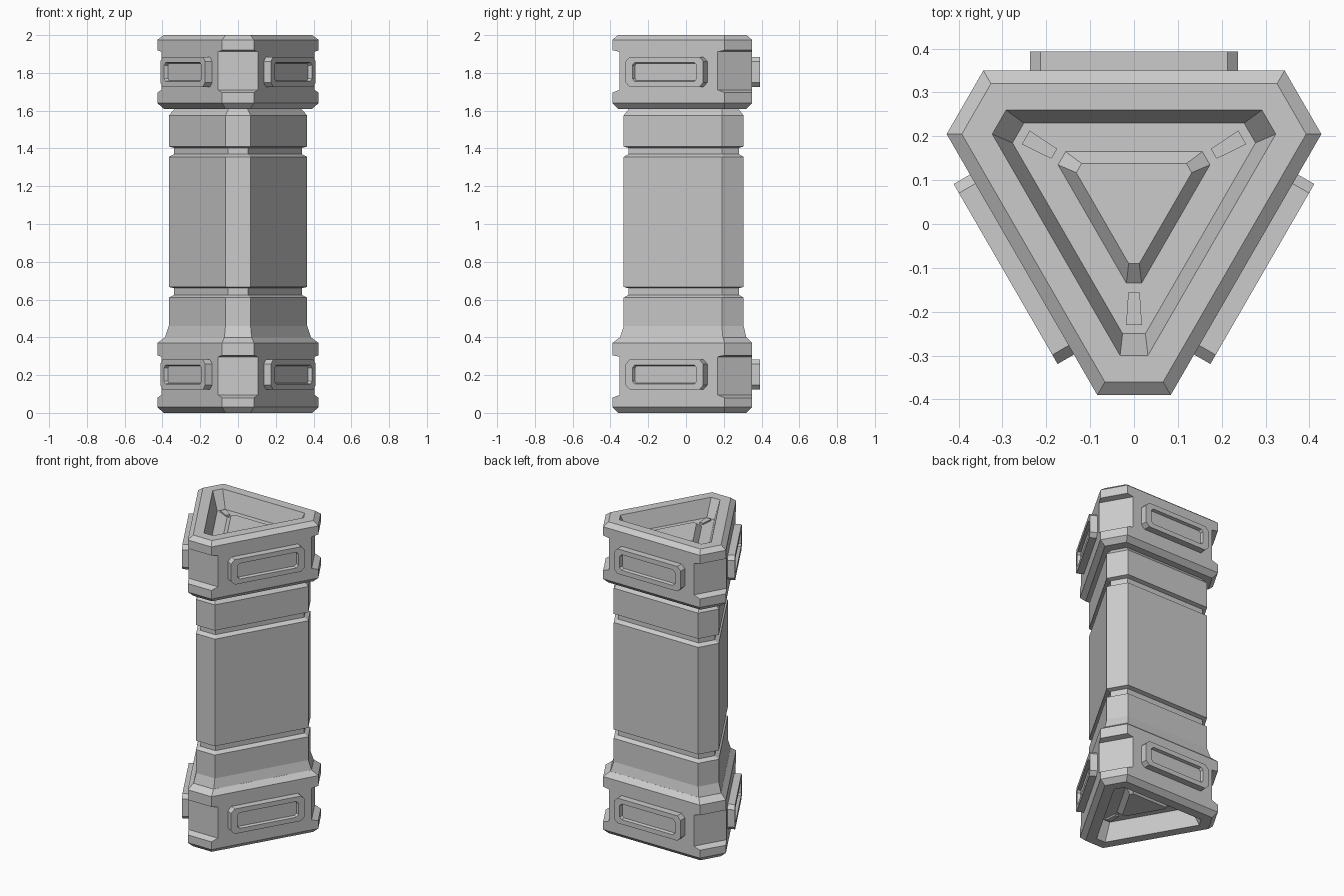
import bpy, bmesh, math
from mathutils import Matrix, Vector

cube = bpy.data.objects.get("Cube")
if cube:
    bpy.data.objects.remove(cube)

CENTRE_Y = 0.055
TAN30 = math.tan(math.radians(30))

grey = bpy.data.materials.new("plain grey")
grey.use_nodes = True
COLOUR = (0.6, 0.6, 0.6, 1)
grey.diffuse_color = COLOUR
grey.node_tree.nodes["Principled BSDF"].inputs["Base Color"].default_value = COLOUR


def loft(name, rings, matrix=Matrix()):
    """Skin a stack of equal-sized rings and cap both ends."""
    bm = bmesh.new()
    loops = [[bm.verts.new(matrix @ Vector(p)) for p in ring] for ring in rings]
    n = len(loops[0])
    for a, b in zip(loops, loops[1:]):
        for i in range(n):
            j = (i + 1) % n
            bm.faces.new((a[i], a[j], b[j], b[i]))
    bm.faces.new(loops[0][::-1])
    bm.faces.new(loops[-1])
    bmesh.ops.recalc_face_normals(bm, faces=bm.faces)
    mesh = bpy.data.meshes.new(name)
    bm.to_mesh(mesh)
    bm.free()
    mesh.materials.append(grey)
    ob = bpy.data.objects.new(name, mesh)
    bpy.context.collection.objects.link(ob)
    return ob


def tri(z, side, corner):
    """Triangle with cut corners: distances of long sides and of corner faces."""
    w = (2 * side - corner) * TAN30
    ring = []
    for k in range(3):
        a = math.radians(-90 + 120 * k)
        out, along = Vector((math.cos(a), math.sin(a), 0)), Vector((-math.sin(a), math.cos(a), 0))
        for s in (-w, w):
            ring.append(out * corner + along * s + Vector((0, CENTRE_Y, z)))
    return ring


def octagon(hx, hy, cut, z):
    quarter = [(hx, hy - cut), (hx - cut, hy)]
    pts = quarter + [(-x, y) for x, y in quarter[::-1]]
    return [(x, y, z) for x, y in pts + [(-x, -y) for x, y in pts]]


# section sizes (long side distance, corner face distance)
FULL, NOTCH, EDGE = (0.295, 0.445), (0.295, 0.408), (0.265, 0.415)
BODY, GROOVE, NECK = (0.25, 0.385), (0.225, 0.36), (0.22, 0.355)


def stack(name, sections):
    return loft(name, [tri(z, *size) for z, size in sections])


def end_recess(z, inward):
    """Sunken end with a raised centre block, listed from rim to block."""
    steps = [(0, (0.205, 0.355)), (0.11, (0.175, 0.305)),
             (0.11, (0.11, 0.19)), (0.075, (0.083, 0.145))]
    return [(z + inward * d, size) for d, size in steps]


def notched(low, high):
    return [(low, FULL), (low + 0.015, NOTCH), (high - 0.008, NOTCH), (high, FULL)]


# end caps
stack("lower_cap", end_recess(0, 1)[::-1] + [(0, EDGE), (0.03, FULL)] + notched(0.08, 0.305)
      + [(0.37, FULL), (0.4, (0.265, 0.405))])
stack("upper_cap", [(1.61, EDGE), (1.64, FULL)] + notched(1.695, 1.92)
      + [(1.975, FULL), (2, EDGE)] + end_recess(2, -1))

# middle column with two grooves
stack("column", [(0.398, (0.265, 0.405)), (0.46, BODY), (0.61, BODY), (0.625, GROOVE),
                 (0.66, GROOVE), (0.667, BODY), (1.355, BODY), (1.37, GROOVE),
                 (1.403, GROOVE), (1.41, BODY), (1.575, BODY), (1.612, NECK)])

# framed side plates and small floor tabs, three around each end
for end, mid, floor, up in (("lower", 0.203, 0.11, -1), ("upper", 1.805, 1.89, 1)):
    for k in range(3):
        turn = Matrix.Translation((0, CENTRE_Y, 0)) @ Matrix.Rotation(math.radians(120 * k), 4, "Z")
        face = turn @ Matrix.Translation((0, 0.295, mid)) @ Matrix.Rotation(math.radians(-90), 4, "X")
        loft(f"{end}_side_plate_{k + 1}",
             [octagon(0.237, 0.08, 0.024, -0.01), octagon(0.237, 0.08, 0.024, 0.043),
              octagon(0.196, 0.05, 0.014, 0.043), octagon(0.192, 0.046, 0.012, 0.023)], face)
        near, far = -0.21, -0.285
        tab = [(-0.013, near), (0.013, near), (0.018, far), (-0.018, far)]
        loft(f"{end}_floor_tab_{k + 1}",
             [[(x, y, floor + up * h) for x, y in tab] for h in (-0.005, 0.01)], turn)
